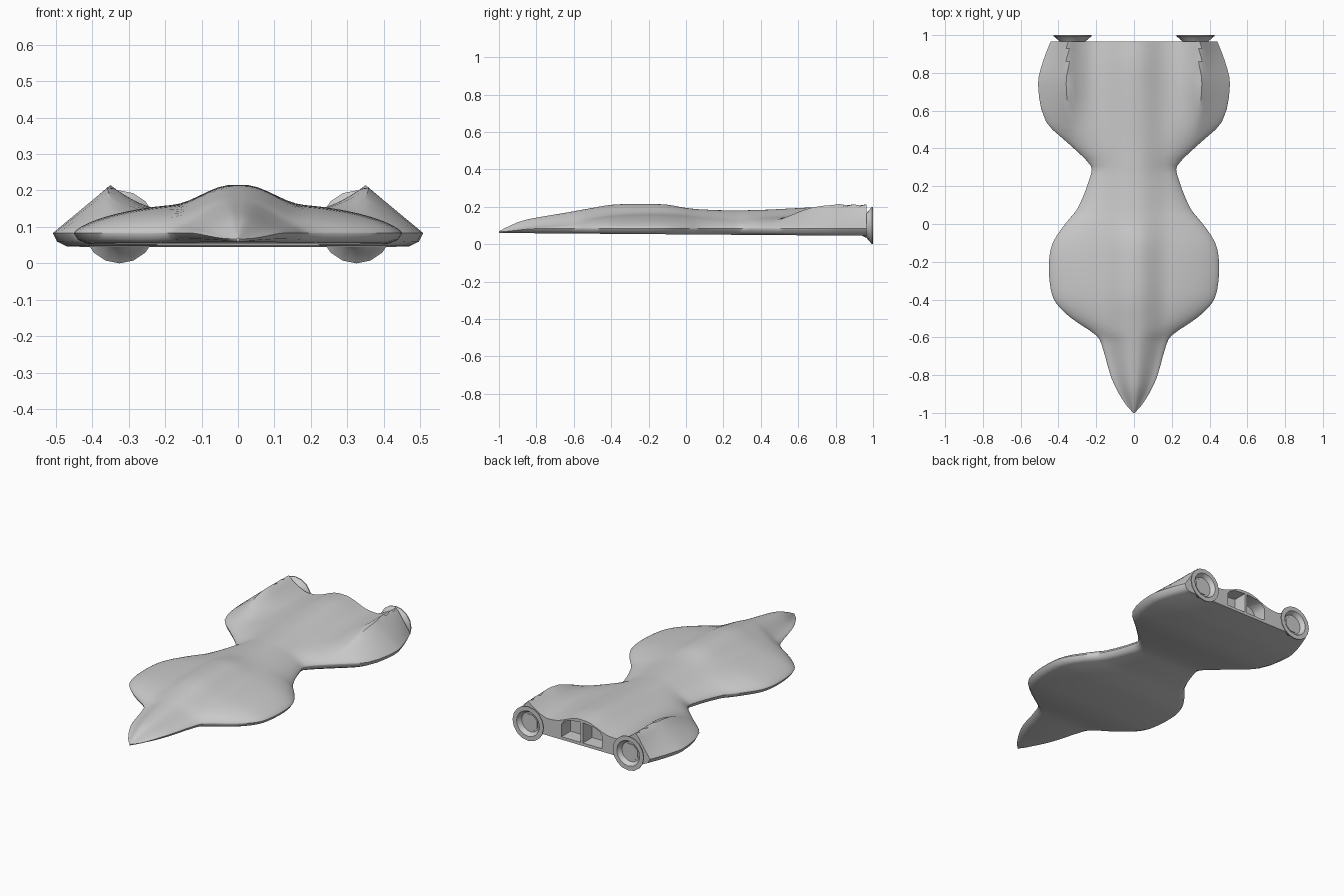
import bpy, bmesh, math
from mathutils import Vector

if "Cube" in bpy.data.objects:
    bpy.data.objects.remove(bpy.data.objects["Cube"])

grey = bpy.data.materials.new("hull grey")
grey.diffuse_color = (0.6, 0.6, 0.6, 1)
grey.use_nodes = True
grey.node_tree.nodes["Principled BSDF"].inputs["Base Color"].default_value = grey.diffuse_color

# Hull stations: y, half width, spine height, shoulder height
STATIONS = [
    (-1.00, .004, .069, .068), (-.96, .040, .090, .076), (-.88, .090, .124, .092),
    (-.80, .125, .142, .102), (-.65, .168, .167, .122), (-.59, .200, .178, .132),
    (-.50, .330, .194, .146), (-.42, .412, .208, .156), (-.34, .442, .214, .162),
    (-.20, .450, .215, .166), (-.10, .430, .211, .166), (.00, .365, .194, .162),
    (.08, .300, .186, .158), (.25, .232, .180, .152), (.31, .230, .181, .150),
    (.42, .340, .184, .150), (.54, .465, .190, .152), (.74, .508, .200, .156),
    (.86, .482, .203, .156), (.965, .442, .196, .152)]


def smoothstep(a, b, v):
    t = min(max((v - a) / (b - a), 0), 1)
    return t * t * (3 - 2 * t)


def station_at(y):
    """Cubic interpolation through the station table."""
    n = len(STATIONS)
    i = max(k for k in range(n - 1) if STATIONS[k][0] <= y + 1e-9)
    a, b = STATIONS[i], STATIONS[i + 1]
    p, q = STATIONS[max(i - 1, 0)], STATIONS[min(i + 2, n - 1)]
    h = b[0] - a[0]
    t = (y - a[0]) / h
    out = []
    for c in (1, 2, 3):
        m0 = (b[c] - p[c]) / (b[0] - p[0]) * h
        m1 = (q[c] - a[c]) / (q[0] - a[0]) * h
        out.append((2*t**3 - 3*t*t + 1) * a[c] + (t**3 - 2*t*t + t) * m0
                   + (3*t*t - 2*t**3) * b[c] + (t**3 - t*t) * m1)
    return out


def top_height(x, y, w, spine, shoulder, edge):
    """Domed wing, raised spine and the rear engine pods."""
    u = min(x / w, 1)
    z = edge + (shoulder - edge) * (1 - u ** 2.5) ** .7
    reach = min(.18, .85 * w)
    z += (spine - shoulder) * (1 - smoothstep(.1 * reach, reach, x))
    pod = smoothstep(.44, .76, y)
    if pod > 0 and x > .22:
        peak = .215
        if x > .35:
            target = edge + (peak - edge) * (w - x) / (w - .35)
        else:
            k = (x - .22) / .13
            target = z + (peak - z) * k ** 1.3
        z += (target - z) * pod
    return z


def section(y):
    """Closed ring of points: across the top from right to left, then underneath."""
    w, spine, shoulder = station_at(y)
    edge = .067 + .016 * smoothstep(-1, -.8, y)
    low = .060 - .015 * (y + 1) / 1.965
    half = []
    for i in range(27):
        x = w * math.sin(i / 26 * math.pi / 2)
        half.append((x, top_height(x, y, w, spine, shoulder, edge)))
    half.append((w - min(.012, .2 * w), low + .35 * (edge - low)))
    half.append((w - min(.038, .5 * w), low))
    right = [Vector((x, y, z)) for x, z in half]
    left = [Vector((-x, y, z)) for x, z in half[1:]]
    return right[::-1] + left


def make_object(name, bm):
    bmesh.ops.recalc_face_normals(bm, faces=bm.faces)
    mesh = bpy.data.meshes.new(name)
    bm.to_mesh(mesh)
    bm.free()
    mesh.materials.append(grey)
    ob = bpy.data.objects.new(name, mesh)
    bpy.context.collection.objects.link(ob)
    return ob


def select_only(ob):
    bpy.ops.object.select_all(action='DESELECT')
    ob.select_set(True)
    bpy.context.view_layer.objects.active = ob


def loft(name, rings, cap_start=True, cap_end=True):
    bm = bmesh.new()
    loops = [[bm.verts.new(p) for p in ring] for ring in rings]
    n = len(loops[0])
    for a, b in zip(loops, loops[1:]):
        for i in range(n):
            j = (i + 1) % n
            bm.faces.new((a[i], a[j], b[j], b[i]))
    if cap_start:
        bm.faces.new(loops[0])
    if cap_end:
        bm.faces.new(loops[-1])
    return make_object(name, bm)


# Hull: three rows between neighbouring stations
rows = []
for a, b in zip(STATIONS, STATIONS[1:]):
    rows += [a[0] + (b[0] - a[0]) * k / 3 for k in range(3)]
rows.append(STATIONS[-1][0])
hull = loft("hull", [section(y) for y in rows])

# Two arched exhaust bays cut into the stern
bay = [(.007, .062), (.132, .062), (.132, .135), (.115, .157), (.08, .172), (.007, .180)]
for side in (-1, 1):
    rings = [[Vector((side * x * s, y, z)) for x, z in bay]
             for y, s in ((.88, 1), (1.02, 1))]
    cutter = loft("bay_cutter", rings)
    cutter.hide_render = True
    mod = hull.modifiers.new("bay", 'BOOLEAN')
    mod.operation = 'DIFFERENCE'
    mod.solver = 'EXACT'
    mod.object = cutter
    select_only(hull)
    bpy.ops.object.modifier_apply(modifier=mod.name)
    bpy.data.objects.remove(cutter)
select_only(hull)
bpy.ops.object.shade_smooth_by_angle(angle=math.radians(40))

# Flared engine nozzles with a recessed octagonal core
NOZZLE = [(.050, .93), (.066, .965), (.100, .994), (.100, 1.0), (.074, 1.0), (.058, .975)]
for side, label in ((-1, "left"), (1, "right")):
    rings = [[Vector((side * .325 + r * math.cos(t), y, .1 + r * math.sin(t)))
              for t in (math.tau * i / 16 for i in range(16))] for r, y in NOZZLE]
    nozzle = loft(label + "_nozzle", rings)
    select_only(nozzle)
    bpy.ops.object.shade_smooth_by_angle(angle=math.radians(35))
    core = [[Vector((side * .325 + r * math.cos(t), y, .1 + r * math.sin(t)))
             for t in (math.tau * (i + .5) / 8 for i in range(8))]
            for r, y in ((.05, .972), (.05, .980))]
    loft(label + "_nozzle_core", core)
